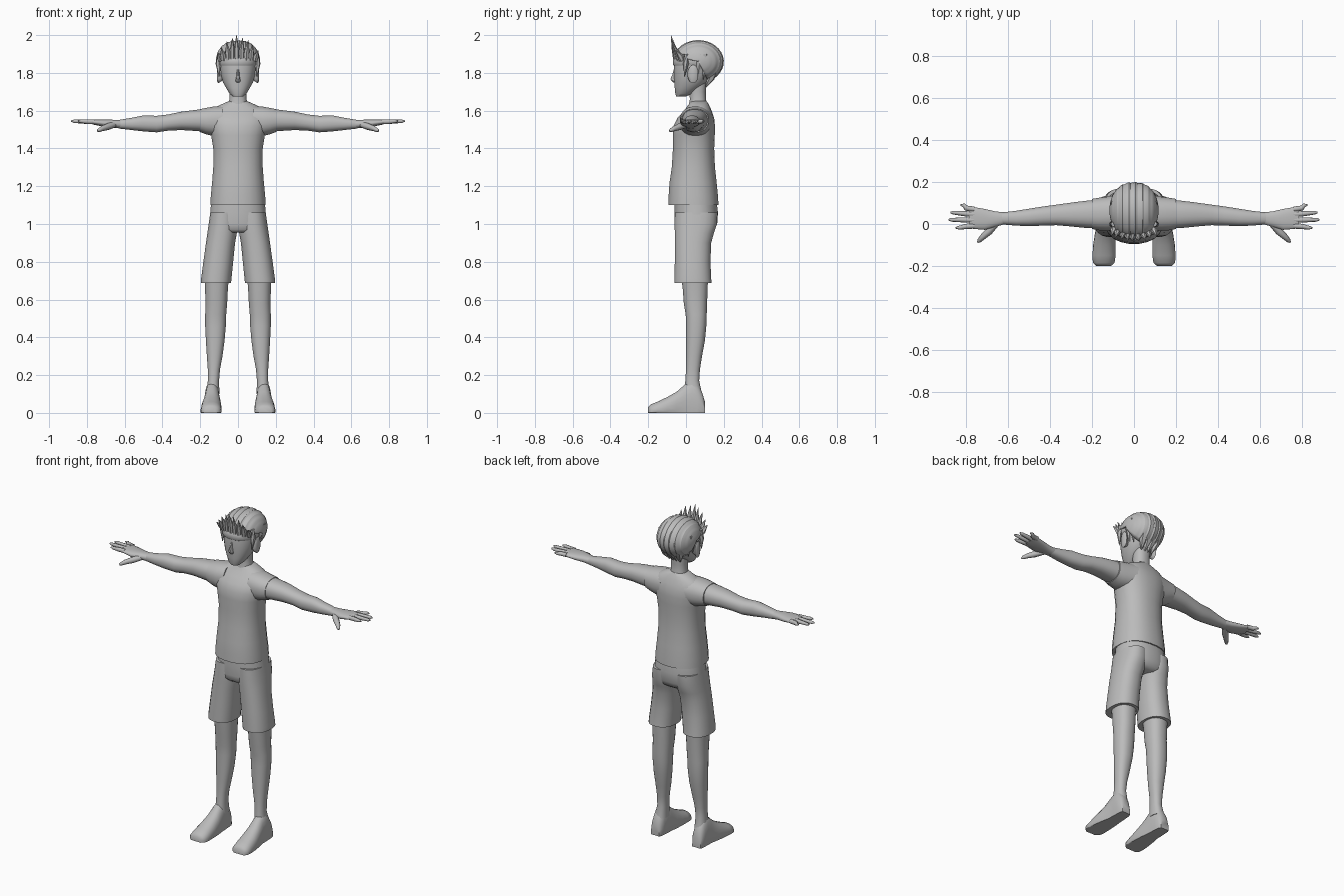
import bpy, bmesh, math
from mathutils import Vector

grey = bpy.data.materials.new("plain grey")
grey.diffuse_color = (0.5, 0.5, 0.5, 1)


def finish(name, bm, mirror=False, angle=50):
    bmesh.ops.recalc_face_normals(bm, faces=bm.faces)
    me = bpy.data.meshes.new(name)
    bm.to_mesh(me)
    bm.free()
    me.materials.append(grey)
    ob = bpy.data.objects.new(name, me)
    bpy.context.collection.objects.link(ob)
    bpy.ops.object.select_all(action='DESELECT')
    ob.select_set(True)
    bpy.context.view_layer.objects.active = ob
    bpy.ops.object.shade_smooth_by_angle(angle=math.radians(angle))
    if mirror:
        mod = ob.modifiers.new("mirror", 'MIRROR')
        mod.use_mirror_merge = False
    return ob


def skin(bm, loops):
    """Bridge a list of vertex loops and cap both ends."""
    n = len(loops[0])
    for a, b in zip(loops, loops[1:]):
        for i in range(n):
            j = (i + 1) % n
            bm.faces.new((a[i], a[j], b[j], b[i]))
    bm.faces.new(loops[0])
    bm.faces.new(loops[-1])


def loft(name, axis, rings, mirror=False, power=2.3, n=24, angle=50):
    """Rings are (position on axis, low, high, low, high) on the other two axes."""
    bm = bmesh.new()
    others = [k for k in range(3) if k != axis]
    loops = []
    for pos, a0, a1, b0, b1 in rings:
        loop = []
        for i in range(n):
            t = 2 * math.pi * (i + 0.5) / n
            co = [0, 0, 0]
            co[axis] = pos
            for k, f, lo, hi in ((others[0], math.cos(t), a0, a1),
                                 (others[1], math.sin(t), b0, b1)):
                f = math.copysign(abs(f) ** (2 / power), f)
                co[k] = (lo + hi) / 2 + (hi - lo) / 2 * f
            co[2] = max(co[2], 0)
            loop.append(bm.verts.new(co))
        loops.append(loop)
    skin(bm, loops)
    return finish(name, bm, mirror, angle)


def centred(rings):
    return [(z, -w, w, y0, y1) for z, w, y0, y1 in rings]


def tubes(name, paths, mirror=False, n=8):
    """Each path is a list of (x, y, z, radius)."""
    bm = bmesh.new()
    for path in paths:
        pts = [Vector(p[:3]) for p in path]
        loops = []
        for i, p in enumerate(pts):
            d = pts[min(i + 1, len(pts) - 1)] - pts[max(i - 1, 0)]
            q = d.to_track_quat('Z', 'Y')
            r = path[i][3]
            loops.append([bm.verts.new(p + q @ Vector((
                r * math.cos(2 * math.pi * k / n), r * math.sin(2 * math.pi * k / n), 0)))
                for k in range(n)])
        skin(bm, loops)
    return finish(name, bm, mirror)


# Clothing
loft("shirt", 2, centred([
    (1.10, .148, -.095, .173), (1.15, .145, -.093, .17), (1.22, .138, -.088, .163),
    (1.30, .132, -.076, .154), (1.40, .132, -.07, .15), (1.47, .143, -.07, .153),
    (1.52, .155, -.066, .154), (1.56, .160, -.047, .15), (1.59, .152, -.02, .14),
    (1.615, .125, .0, .13), (1.635, .085, .015, .12), (1.65, .05, .022, .11)]))
loft("sleeve", 0, [
    (.08, -.03, .14, 1.47, 1.625), (.13, -.033, .13, 1.465, 1.622),
    (.17, -.03, .125, 1.475, 1.615), (.20, -.024, .12, 1.486, 1.609)], True)
loft("shorts_seat", 2, centred([
    (1.115, .143, -.06, .163), (1.06, .148, -.062, .17), (1.0, .154, -.06, .166),
    (.97, .152, -.056, .152), (.955, .12, -.04, .13)]))
loft("shorts_leg", 2, [
    (1.06, .005, .147, -.06, .167), (1.0, .002, .156, -.061, .165),
    (.95, .006, .163, -.06, .148), (.90, .015, .17, -.06, .134),
    (.80, .025, .184, -.06, .13), (.71, .034, .196, -.062, .134),
    (.688, .036, .197, -.062, .136)], True)

# Legs and feet
loft("leg", 2, [
    (.75, .045, .18, -.03, .118), (.66, .053, .175, -.018, .115),
    (.58, .057, .172, -.012, .112), (.52, .062, .174, -.002, .11),
    (.46, .064, .174, .0, .108), (.38, .071, .17, .0, .1),
    (.30, .082, .165, .0, .085), (.23, .095, .16, .0, .074), (.17, .1, .16, -.004, .07),
    (.10, .098, .17, -.01, .085)], True)
loft("foot", 1, [
    (.1, .112, .168, -.05, .06), (.085, .103, .174, -.06, .11),
    (.06, .1, .176, -.07, .155), (.03, .098, .177, -.07, .17),
    (-.005, .096, .178, -.06, .152), (-.05, .09, .187, -.05, .112),
    (-.10, .087, .195, -.045, .084), (-.15, .087, .198, -.04, .06),
    (-.185, .092, .196, -.03, .046), (-.2, .11, .18, -.02, .03)], True)

# Arms and hands
loft("arm", 0, [
    (.15, -.022, .118, 1.485, 1.61), (.22, -.02, .112, 1.492, 1.605),
    (.30, -.012, .102, 1.497, 1.595), (.37, -.006, .092, 1.494, 1.58),
    (.43, -.008, .084, 1.485, 1.573), (.50, -.01, .073, 1.49, 1.575),
    (.56, -.008, .063, 1.497, 1.563), (.63, -.002, .055, 1.505, 1.551)], True)
loft("palm", 0, [
    (.62, -.002, .056, 1.505, 1.551), (.66, -.014, .06, 1.51, 1.552),
    (.71, -.028, .072, 1.515, 1.553), (.76, -.024, .08, 1.525, 1.553),
    (.785, -.02, .082, 1.532, 1.551)], True)
# Base y, tip x, tip y of each finger
fingers = [(-.009, .848, -.018), (.019, .883, .02), (.046, .873, .054), (.07, .826, .09)]
hand = [[(.76, by, 1.541, .013), (.80, by * .7 + ty * .3, 1.542, .0125),
         (tx - .015, ty, 1.544, .009), (tx, ty, 1.545, .004)] for by, tx, ty in fingers]
hand.append([(.65, .01, 1.528, .016), (.69, -.035, 1.515, .018),
             (.72, -.062, 1.505, .014), (.737, -.08, 1.496, .01), (.744, -.087, 1.492, .004)])
tubes("fingers", hand, True)

# Neck, head and face
loft("neck", 2, centred([
    (1.62, .055, .012, .115), (1.66, .046, .02, .106), (1.70, .046, .018, .105),
    (1.76, .05, .01, .11)]))
loft("head", 2, centred([
    (1.675, .028, -.052, .0), (1.69, .045, -.057, .035), (1.72, .063, -.06, .075),
    (1.75, .08, -.062, .11), (1.79, .091, -.064, .135), (1.84, .098, -.064, .155),
    (1.89, .098, -.058, .16), (1.93, .08, -.035, .14), (1.955, .045, .0, .1)]))
loft("nose", 2, centred([
    (1.748, .008, -.066, -.05), (1.757, .015, -.076, -.05), (1.767, .012, -.084, -.05),
    (1.79, .008, -.073, -.05), (1.82, .006, -.065, -.05)]), n=8)
loft("ear", 0, [
    (.075, .02, .05, 1.765, 1.82), (.096, .008, .058, 1.75, 1.835),
    (.106, .012, .064, 1.745, 1.842), (.112, .024, .058, 1.76, 1.83)], True)
loft("brow_band", 2, centred([
    (1.838, .1, -.066, .15), (1.845, .104, -.071, .155), (1.873, .105, -.069, .16),
    (1.885, .1, -.06, .155)]))

# Swept back hair with lengthwise ridges
bm = bmesh.new()
strands, steps, sub = 11, 20, 4
cols = strands * sub
grid = []
for i in range(cols + 1):
    u = math.sin((i / cols - .5) * math.pi * .99)
    f = (1 - abs(u) ** 2.4) ** .5
    ridge = 1 - .045 * (1 - (i % sub) / sub)
    row = []
    for j in range(steps + 1):
        a = math.radians(-75 + 232 * j / steps)
        row.append(bm.verts.new((.117 * u,
                                 .065 + .137 * f * ridge * math.sin(a),
                                 1.86 + .115 * f * ridge * math.cos(a))))
    grid.append(row)
for a, b in zip(grid, grid[1:]):
    for j in range(steps):
        bm.faces.new((a[j], a[j + 1], b[j + 1], b[j]))
hair = finish("hair_cap", bm, angle=25)
thick = hair.modifiers.new("thickness", 'SOLIDIFY')
thick.thickness = .012

# Upright front spikes: base x, tip x, tip z
spikes = [(-.092, -.108, 1.91), (-.075, -.088, 1.935), (-.05, -.06, 1.965),
          (-.03, -.03, 1.985), (-.006, -.008, 2.0), (.018, .024, 1.985),
          (.042, .055, 1.975), (.066, .078, 1.95), (.09, .106, 1.92)]
tubes("front_spikes", [
    [(bx, -.055 + 4 * bx * bx, 1.865, .014),
     (bx * .6 + tx * .4, -.062 + 4 * bx * bx, 1.865 + (tz - 1.865) * .45, .015),
     (tx, -.08 + 3 * bx * bx, tz, .001)] for bx, tx, tz in spikes], n=6)

# Side locks before and behind the ear, and at the nape
locks = [(.0, 1.78, .016), (.07, 1.775, .018), (.10, 1.765, .018)]
tubes("side_locks", [
    [(.098, y, 1.90, r * .8), (.104 - y * .1, y, 1.85, r),
     (.1 - y * .2, y - .008, z, .002)] for y, z, r in locks], True, n=6)
tubes("nape_locks", [
    [(x, .15, 1.82, .022), (x * .9, .13, 1.77, .02), (x * .7, .105, 1.725, .003)]
    for x in (.015, .05)], True, n=6)
